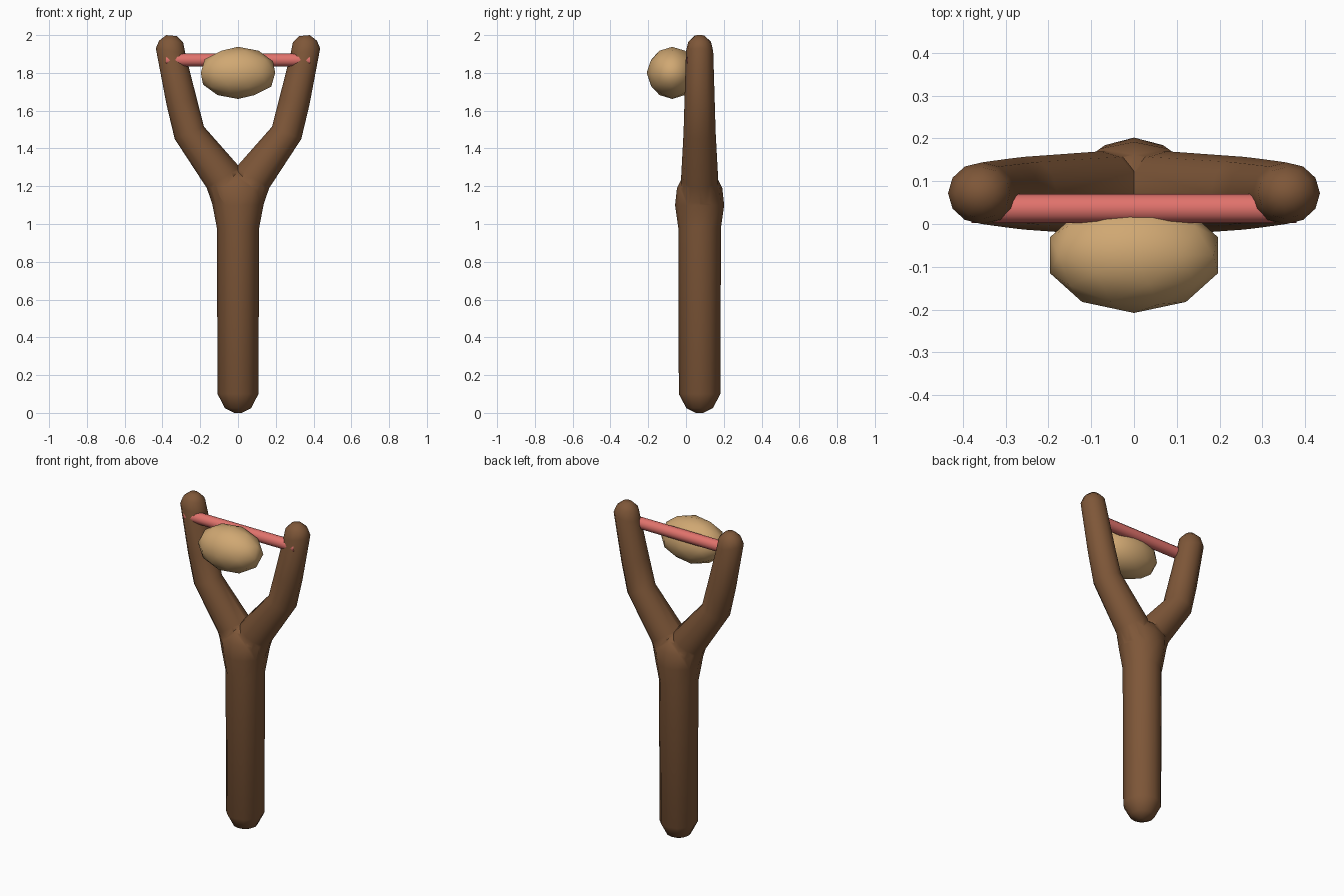
import bpy, bmesh, math
from mathutils import Vector

cube = bpy.data.objects.get("Cube")
if cube:
    bpy.data.objects.remove(cube)

SIDES = 12
MID_Y = 0.072


def material(name, rgb):
    m = bpy.data.materials.new(name)
    m.use_nodes = True
    m.diffuse_color = (*rgb, 1)
    m.node_tree.nodes["Principled BSDF"].inputs["Base Color"].default_value = (*rgb, 1)
    return m


wood = material("brown wood", (0.21, 0.095, 0.04))
rubber = material("red rubber", (0.75, 0.17, 0.15))
rock = material("tan stone", (0.63, 0.39, 0.17))


def loft(name, rings):
    """Skin oval rings, each given by its two x,z edge points and half depth."""
    bm = bmesh.new()
    loops = []
    for outer, inner, depth in rings:
        a = Vector((outer[0], MID_Y, outer[1]))
        b = Vector((inner[0], MID_Y, inner[1]))
        centre, half = (a + b) / 2, (a - b) / 2
        loop = []
        for i in range(SIDES):
            t = math.tau * i / SIDES
            loop.append(bm.verts.new(centre + half * math.cos(t)
                                     + Vector((0, depth * math.sin(t), 0))))
        loops.append(loop)
    for low, high in zip(loops, loops[1:]):
        for i in range(SIDES):
            j = (i + 1) % SIDES
            bm.faces.new((low[i], low[j], high[j], high[i]))
    bm.faces.new(loops[0])
    bm.faces.new(loops[-1])
    bmesh.ops.recalc_face_normals(bm, faces=bm.faces)
    mesh = bpy.data.meshes.new(name)
    bm.to_mesh(mesh)
    bm.free()
    mesh.materials.append(wood)
    ob = bpy.data.objects.new(name, mesh)
    bpy.context.collection.objects.link(ob)
    return ob


def smooth(ob, degrees):
    bpy.ops.object.select_all(action="DESELECT")
    ob.select_set(True)
    bpy.context.view_layer.objects.active = ob
    bpy.ops.object.shade_smooth_by_angle(angle=math.radians(degrees))


# Handle: height, half width, half depth
profile = [(0.0, 0.02, 0.02), (0.025, 0.07, 0.07), (0.1, 0.108, 0.11),
           (0.98, 0.112, 0.113), (1.1, 0.135, 0.13), (1.19, 0.16, 0.12),
           (1.25, 0.11, 0.09), (1.28, 0.04, 0.05)]
frame = loft("forked_handle", [((w, z), (-w, z), d) for z, w, d in profile])

# Fork arms: outer edge, inner edge, half depth
arm = [((0.1, 1.0), (-0.08, 1.08), 0.1),
       ((0.165, 1.19), (-0.01, 1.3), 0.098),
       ((0.335, 1.45), (0.18, 1.515), 0.085),
       ((0.378, 1.63), (0.22, 1.67), 0.08),
       ((0.435, 1.93), (0.278, 1.9), 0.072),
       ((0.418, 1.97), (0.29, 1.96), 0.06),
       ((0.38, 2.0), (0.325, 1.995), 0.025)]
for side in (1, -1):
    branch = loft("fork_arm", [((side * o[0], o[1]), (side * i[0], i[1]), d)
                               for o, i, d in arm])
    union = frame.modifiers.new("join arm", "BOOLEAN")
    union.operation = "UNION"
    union.solver = "EXACT"
    union.object = branch
    bpy.context.view_layer.objects.active = frame
    bpy.ops.object.modifier_apply(modifier=union.name)
    bpy.data.objects.remove(branch)
smooth(frame, 50)

# Elastic band between the arms
bpy.ops.mesh.primitive_cylinder_add(vertices=12, radius=0.034, depth=0.76,
                                    location=(0, 0.036, 1.868),
                                    rotation=(0, math.pi / 2, 0))
band = bpy.context.object
band.name = "elastic_band"
band.data.materials.append(rubber)
smooth(band, 50)

# Stone resting against the band
bpy.ops.mesh.primitive_ico_sphere_add(subdivisions=2, radius=1,
                                      location=(0, -0.073, 1.8))
stone = bpy.context.object
stone.name = "stone"
stone.scale = (0.207, 0.135, 0.138)
stone.data.materials.append(rock)
smooth(stone, 60)
